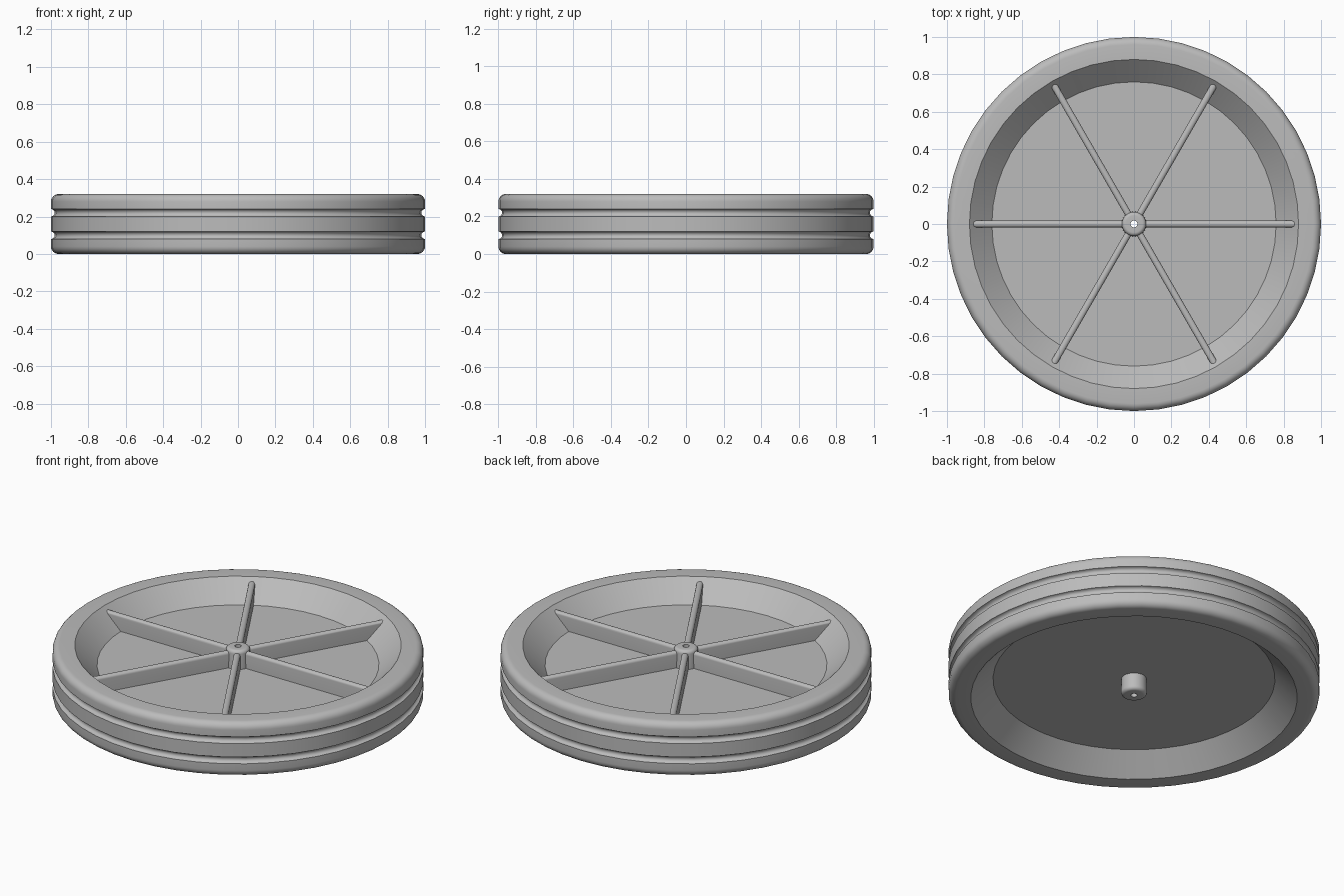
import bpy, bmesh
from math import pi, sin, cos, radians
from mathutils import Matrix

cube = bpy.data.objects.get("Cube")
if cube:
    bpy.data.objects.remove(cube)

SIDES = 48
grey = bpy.data.materials.new("grey_plastic")
grey.use_nodes = True
colour = (0.5, 0.5, 0.5, 1)
grey.diffuse_color = colour
grey.node_tree.nodes["Principled BSDF"].inputs["Base Color"].default_value = colour


def finish(name, bm):
    bmesh.ops.recalc_face_normals(bm, faces=bm.faces)
    mesh = bpy.data.meshes.new(name)
    bm.to_mesh(mesh)
    bm.free()
    mesh.materials.append(grey)
    obj = bpy.data.objects.new(name, mesh)
    bpy.context.collection.objects.link(obj)
    bpy.ops.object.select_all(action='DESELECT')
    obj.select_set(True)
    bpy.context.view_layer.objects.active = obj
    bpy.ops.object.shade_smooth_by_angle(angle=radians(32))
    return obj


def arc(r, z, radius, start, end, steps=6):
    angles = [radians(start + (end - start) * i / steps) for i in range(steps + 1)]
    return [(r + radius * cos(a), z + radius * sin(a)) for a in angles]


def lathe(name, profile, sides):
    # Revolve a closed (radius, height) outline about the axle
    bm = bmesh.new()
    rings = []
    for i in range(sides):
        a = 2 * pi * i / sides
        rings.append([bm.verts.new((r * cos(a), r * sin(a), z)) for r, z in profile])
    n = len(profile)
    for i in range(sides):
        a, b = rings[i], rings[(i + 1) % sides]
        for j in range(n):
            k = (j + 1) % n
            bm.faces.new((a[j], b[j], b[k], a[k]))
    return finish(name, bm)


# Grooved rim with sloped inner walls and the web disc
lathe("rim_and_web",
      [(0.04, 0.115), (0.76, 0.115), (0.88, 0)]
      + arc(0.96, 0.04, 0.04, -90, 0)
      + arc(1, 0.10, 0.02, 270, 90)
      + arc(1, 0.22, 0.02, 270, 90)
      + arc(0.96, 0.28, 0.04, 0, 90)
      + [(0.88, 0.32), (0.76, 0.205), (0.04, 0.205)], SIDES)

# Hub with a through hole for the axle
lathe("hub",
      [(0.018, 0.015)]
      + arc(0.050, 0.035, 0.02, -90, 0)
      + arc(0.045, 0.295, 0.02, 0, 90)
      + [(0.018, 0.315)], 24)

# Six upright spokes, rounded along the top and at the outer end
inner, outer, low, high, width = 0.035, 0.86, 0.18, 0.30, 0.036
for i in range(6):
    bm = bmesh.new()
    size = Matrix.Diagonal((outer - inner, width, high - low, 1))
    place = Matrix.Translation(((inner + outer) / 2, 0, (low + high) / 2))
    bmesh.ops.create_cube(bm, size=1, matrix=place @ size)
    edges = []
    for e in bm.edges:
        mid = (e.verts[0].co + e.verts[1].co) / 2
        long_top = mid.z > high - 0.01 and abs(mid.y) > 0.01
        end_side = mid.x > outer - 0.01 and abs(mid.y) > 0.01
        if long_top or end_side:
            edges.append(e)
    bmesh.ops.bevel(bm, geom=edges, offset=0.0165, segments=5, profile=0.5,
                    affect='EDGES', clamp_overlap=True)
    bmesh.ops.rotate(bm, verts=bm.verts, cent=(0, 0, 0),
                     matrix=Matrix.Rotation(i * pi / 3, 3, 'Z'))
    finish(f"spoke_{i + 1}", bm)
